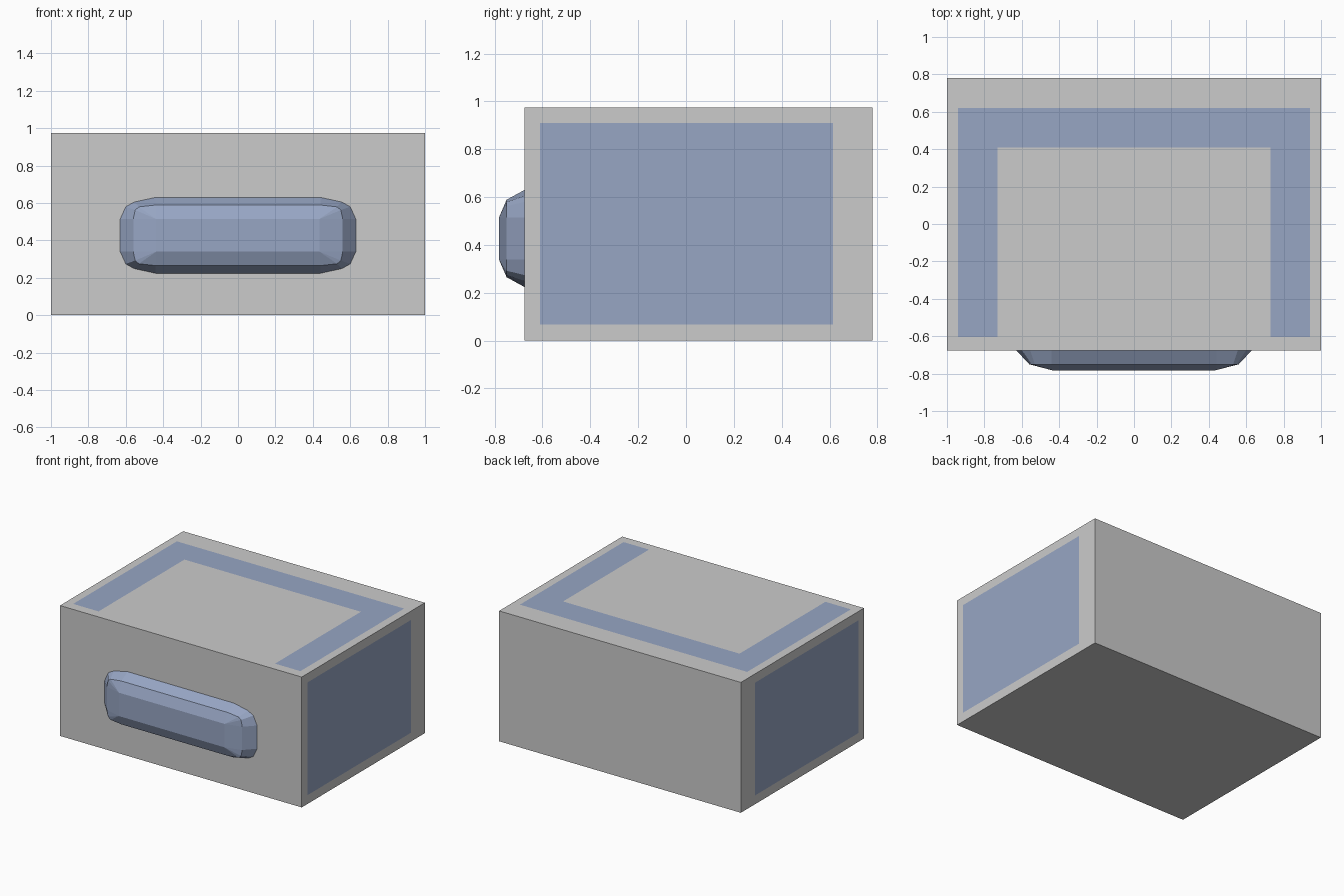
import bpy

if "Cube" in bpy.data.objects:
    bpy.data.objects.remove(bpy.data.objects["Cube"])

blue = bpy.data.materials.new("blue")
blue.diffuse_color = (0.31, 0.38, 0.55, 1)
blue.use_nodes = True
blue.node_tree.nodes["Principled BSDF"].inputs["Base Color"].default_value = blue.diffuse_color


def make(name, verts, faces, mat=None):
    mesh = bpy.data.meshes.new(name)
    mesh.from_pydata(verts, [], faces)
    mesh.validate()
    obj = bpy.data.objects.new(name, mesh)
    bpy.context.collection.objects.link(obj)
    if mat:
        mesh.materials.append(mat)
    return obj


# Main body box
X0, X1, Y0, Y1, H = -1, 1, -0.675, 0.78, 0.975
bottom = [(X0, Y0), (X1, Y0), (X1, Y1), (X0, Y1)]
make("body", [(x, y, z) for z in (0, H) for x, y in bottom],
     [(3, 2, 1, 0), (4, 5, 6, 7)] +
     [(i, (i + 1) % 4, (i + 1) % 4 + 4, i + 4) for i in range(4)])

# Flush coloured panels on both sides
EPS = 0.0015
for name, s in (("left_panel", -1), ("right_panel", 1)):
    x = s * (1 + EPS)
    face = (0, 1, 2, 3) if s > 0 else (3, 2, 1, 0)
    make(name, [(x, -0.61, 0.067), (x, 0.615, 0.067),
                (x, 0.615, 0.91), (x, -0.61, 0.91)], [face], blue)

# U-shaped flush band on the top
outer = [(-0.94, -0.605), (-0.94, 0.62), (0.94, 0.62), (0.94, -0.605)]
inner = [(-0.73, -0.605), (-0.73, 0.41), (0.73, 0.41), (0.73, -0.605)]
make("top_band", [(x, y, H + EPS) for x, y in outer + inner],
     [(i, i + 4, i + 5, i + 1) for i in range(3)], blue)

# Rounded front handle: lofted rings, each given as one quarter (x, z)
ZC = 0.427
side = [(0.63, 0.087), (0.60, 0.153), (0.555, 0.178), (0.44, 0.203)]
rings = [
    (-0.62, side),
    (-0.675, side),
    (-0.75, [(0.56, 0.087), (0.55, 0.135), (0.53, 0.152), (0.44, 0.162)]),
    (-0.782, [(0.44, 0.087), (0.438, 0.0875), (0.436, 0.0878), (0.434, 0.088)]),
]
verts = []
for y, q in rings:
    loop = (q + [(-x, z) for x, z in reversed(q)] +
            [(-x, -z) for x, z in q] + [(x, -z) for x, z in reversed(q)])
    verts += [(x, y, ZC + z) for x, z in loop]
n = 16
faces = [(r * n + i, r * n + n + i, r * n + n + (i + 1) % n, r * n + (i + 1) % n)
         for r in range(len(rings) - 1) for i in range(n)]
faces += [tuple(range(n)), tuple(reversed(range(3 * n, 4 * n)))]
handle = make("handle", verts, faces, blue)

# Consistent outward normals on the handle
import bmesh
bm = bmesh.new()
bm.from_mesh(handle.data)
bmesh.ops.remove_doubles(bm, verts=bm.verts, dist=0.008)
bmesh.ops.recalc_face_normals(bm, faces=bm.faces)
bm.to_mesh(handle.data)
bm.free()
